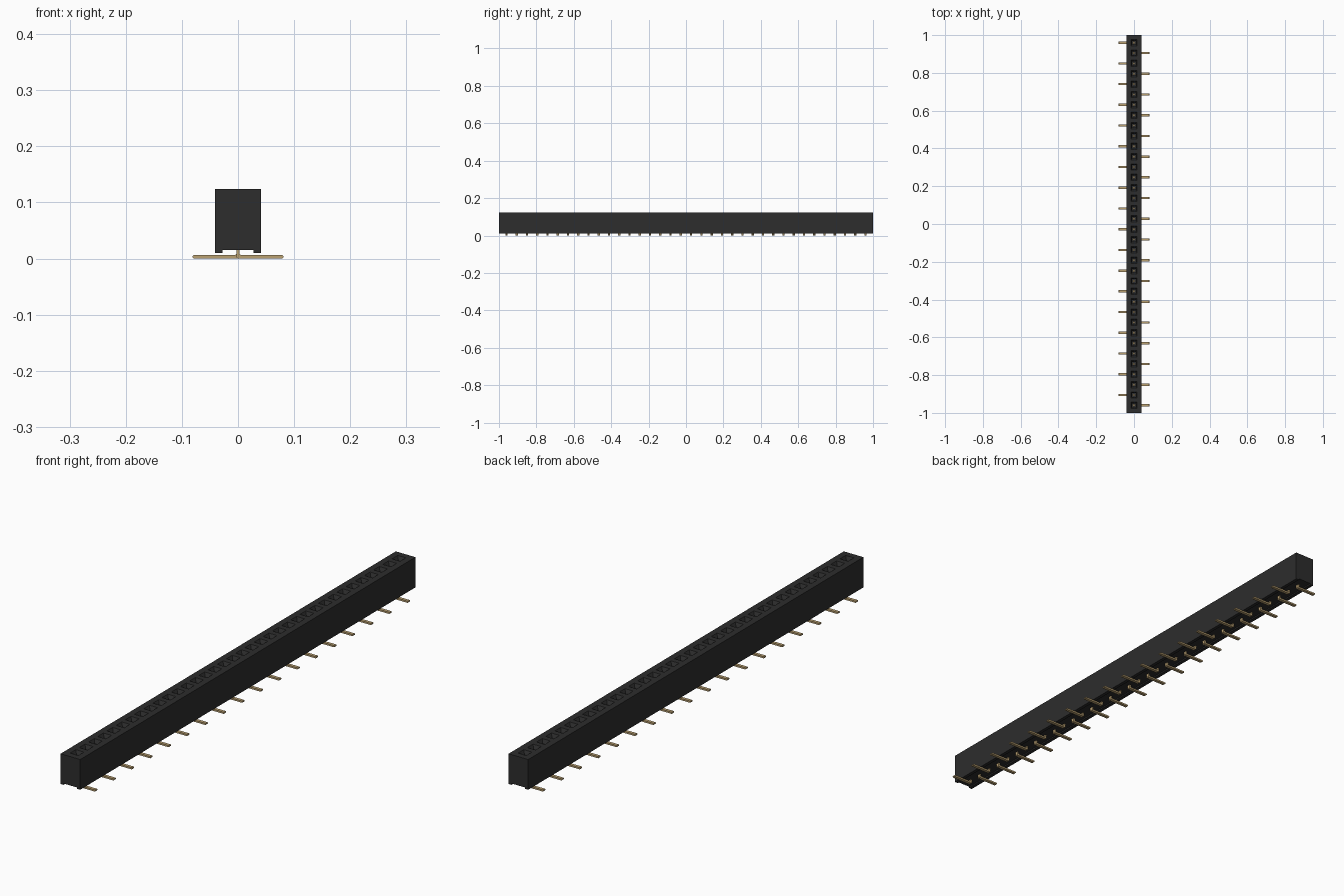
import bpy, bmesh

cube = bpy.data.objects.get("Cube")
if cube:
    bpy.data.objects.remove(cube, do_unlink=True)

COUNT = 36
PITCH = 0.05486
HALF_W = 0.041
TOP, FLOOR, FOOT = 0.124, 0.015, 0.010
YS = [0.96 - i * PITCH for i in range(COUNT)]


def material(name, rgb, rough, metal=0.0):
    m = bpy.data.materials.new(name)
    m.use_nodes = True
    m.diffuse_color = (*rgb, 1)
    b = m.node_tree.nodes["Principled BSDF"]
    b.inputs["Base Color"].default_value = (*rgb, 1)
    b.inputs["Roughness"].default_value = rough
    b.inputs["Metallic"].default_value = metal
    return m


BLACK = material("black plastic", (0.026, 0.026, 0.026), 0.6)
GOLD = material("gold metal", (0.50, 0.36, 0.17), 0.4)


def finish(bm, name, mat):
    bmesh.ops.recalc_face_normals(bm, faces=bm.faces)
    me = bpy.data.meshes.new(name)
    bm.to_mesh(me)
    bm.free()
    me.materials.append(mat)
    ob = bpy.data.objects.new(name, me)
    bpy.context.collection.objects.link(ob)
    return ob


def add_box(bm, x0, x1, y0, y1, z0, z1):
    made = bmesh.ops.create_cube(bm, size=1)["verts"]
    for v in made:
        v.co.x = x0 if v.co.x < 0 else x1
        v.co.y = y0 if v.co.y < 0 else y1
        v.co.z = z0 if v.co.z < 0 else z1


# Housing: a top grid with one square cell per socket, walls and a floor
HOLE = 0.017
xs = [-HALF_W, -HOLE, HOLE, HALF_W]
ys = [-1.0] + sorted([y + s * HOLE for y in YS for s in (-1, 1)]) + [1.0]
bm = bmesh.new()
grid = [[bm.verts.new((x, y, TOP)) for x in xs] for y in ys]
sockets = []
for j in range(len(ys) - 1):
    for i in range(3):
        f = bm.faces.new((grid[j][i], grid[j][i + 1], grid[j + 1][i + 1], grid[j + 1][i]))
        if i == 1 and j % 2 == 1:
            sockets.append(f)
rim = [e for e in bm.edges if e.is_boundary]
walls = bmesh.ops.extrude_edge_only(bm, edges=rim)["geom"]
for v in [g for g in walls if isinstance(g, bmesh.types.BMVert)]:
    v.co.z = FLOOR
bmesh.ops.contextual_create(bm, geom=[g for g in walls if isinstance(g, bmesh.types.BMEdge)
                                      and all(abs(v.co.z - FLOOR) < 1e-6 for v in g.verts)])


def sink(face, scale, z):
    """Extrude a socket face down to z and scale it about its centre."""
    new = bmesh.ops.extrude_discrete_faces(bm, faces=[face])["faces"][0]
    c = new.calc_center_median()
    for v in new.verts:
        v.co = (c.x + (v.co.x - c.x) * scale, c.y + (v.co.y - c.y) * scale, z)
    return new


# Tapered lead-in, then a straight shaft
for f in sockets:
    sink(sink(f, 0.55, TOP - 0.012), 1.0, 0.05)
finish(bm, "housing", BLACK)

# Two feet rails along the underside
bm = bmesh.new()
for s in (-1, 1):
    a, b = sorted((s * 0.028, s * HALF_W))
    add_box(bm, a, b, -1, 1, FOOT, FLOOR + 0.001)
finish(bm, "foot_rails", BLACK)

# Contacts seated inside the sockets
bm = bmesh.new()
for y in YS:
    add_box(bm, -0.006, 0.006, y - 0.006, y + 0.006, 0.045, 0.10)
finish(bm, "socket_contacts", GOLD)

# Bent solder tails, pointing alternately to each side
T = 0.0065
PROFILE = [(-0.003, 0.02), (-0.003, 0.0025), (-0.0005, 0.0), (0.079, 0.0), (0.081, 0.002),
           (0.081, 0.0045), (0.079, T), (0.005, T), (0.003, T + 0.002), (0.003, 0.02)]
bm = bmesh.new()
for k, y in enumerate(YS):
    side = -1 if k % 2 == 0 else 1
    face = bm.faces.new([bm.verts.new((side * x, y - 0.006, z)) for x, z in PROFILE])
    ext = bmesh.ops.extrude_face_region(bm, geom=[face])["geom"]
    bmesh.ops.translate(bm, vec=(0, 0.012, 0),
                        verts=[g for g in ext if isinstance(g, bmesh.types.BMVert)])
finish(bm, "solder_tails", GOLD)
